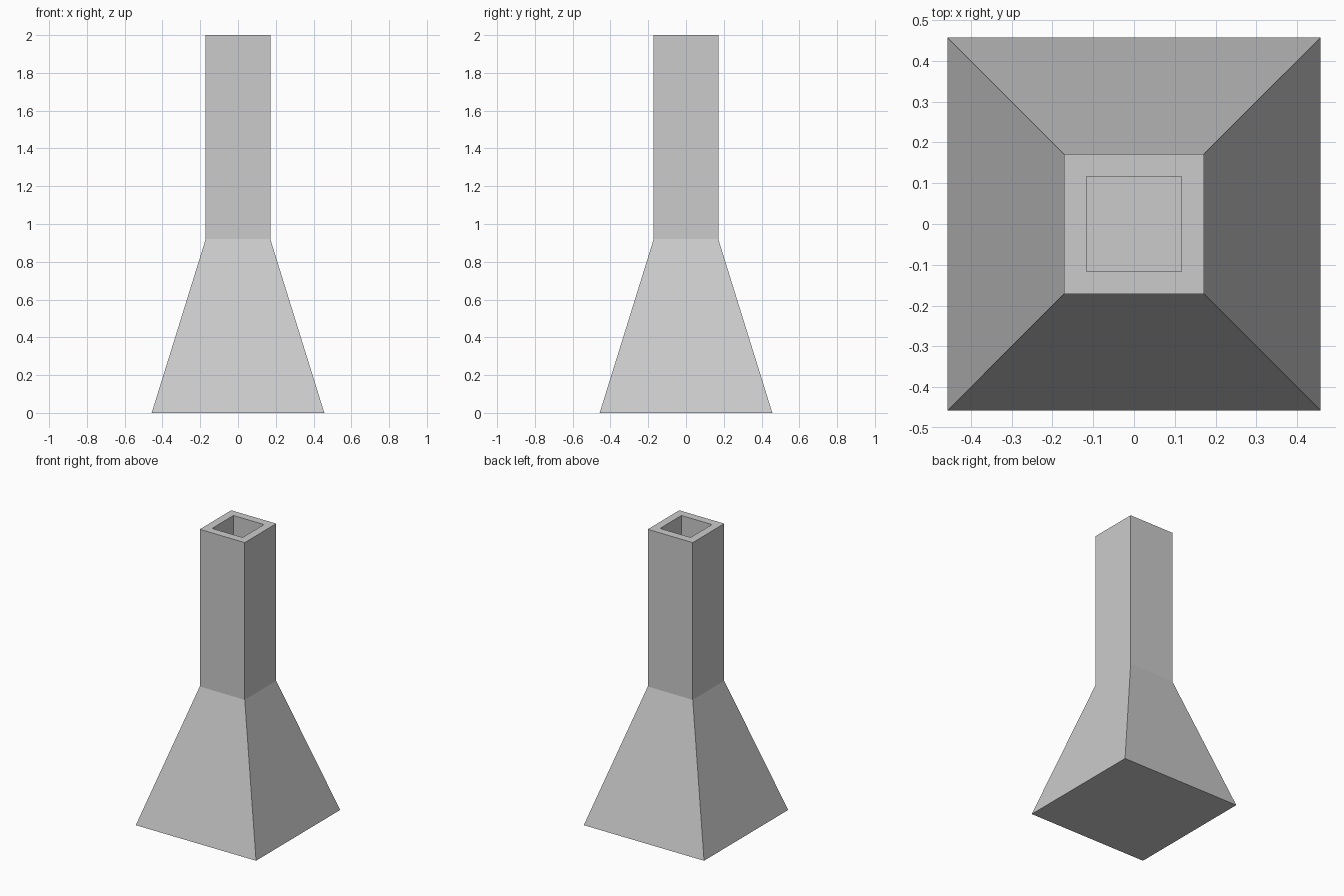
import bpy, bmesh

if "Cube" in bpy.data.objects:
    bpy.data.objects.remove(bpy.data.objects["Cube"])

# Half-width and height of each square ring: outside going up, then inside going down
OUTER = [(0.457, 0.0), (0.171, 0.92), (0.171, 2.0)]
INNER = [(0.116, 2.0), (0.116, 0.912), (0.382, 0.055)]


def square_ring(bm, half, z):
    return [bm.verts.new((sx * half, sy * half, z))
            for sx, sy in ((-1, -1), (1, -1), (1, 1), (-1, 1))]


bm = bmesh.new()
rings = [square_ring(bm, h, z) for h, z in OUTER + INNER]

# Walls and rim
for a, b in zip(rings, rings[1:]):
    for i in range(4):
        j = (i + 1) % 4
        bm.faces.new((a[i], a[j], b[j], b[i]))

# Underside and inner floor
bm.faces.new(rings[0][::-1])
bm.faces.new(rings[-1])
bmesh.ops.recalc_face_normals(bm, faces=bm.faces)

mesh = bpy.data.meshes.new("square_vase")
bm.to_mesh(mesh)
bm.free()
vase = bpy.data.objects.new("square_vase", mesh)
bpy.context.collection.objects.link(vase)
